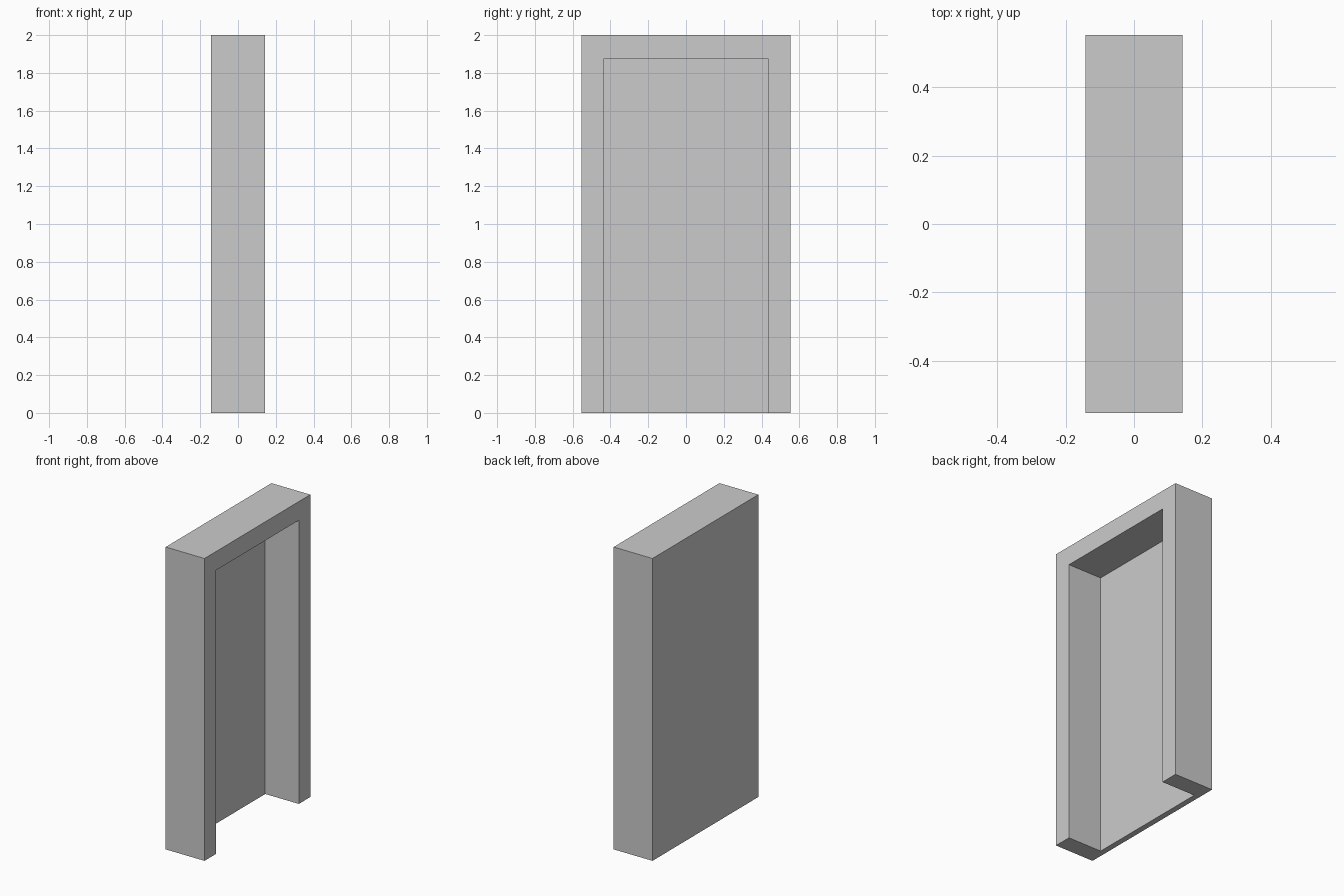
import bpy, bmesh

if "Cube" in bpy.data.objects:
    bpy.data.objects.remove(bpy.data.objects["Cube"])

BACK, FRONT = -0.142, 0.142       # depth of the frame along x
PANEL = -0.104                    # inner face of the back panel
W, H = 0.553, 2.0                 # outer half width and height
IW, IH = 0.433, 1.876             # opening half width and height

bm = bmesh.new()

# Back outline: U-shaped frame face and the opening face it surrounds
outer = [(-W, 0), (-W, H), (W, H), (W, 0)]
inner = [(IW, 0), (IW, IH), (-IW, IH), (-IW, 0)]
vo = [bm.verts.new((BACK, y, z)) for y, z in outer]
vi = [bm.verts.new((BACK, y, z)) for y, z in inner]
frame_face = bm.faces.new(vo + vi)
panel_face = bm.faces.new(vi[::-1])


def extrude(faces, dx):
    """Extrude faces along x and return the moved faces."""
    geom = bmesh.ops.extrude_face_region(bm, geom=faces)["geom"]
    verts = [g for g in geom if isinstance(g, bmesh.types.BMVert)]
    bmesh.ops.translate(bm, verts=verts, vec=(dx, 0, 0))
    return [g for g in geom if isinstance(g, bmesh.types.BMFace)]


# Back panel thickness, then the posts and lintel
caps = extrude([frame_face, panel_face], PANEL - BACK)
frame_cap = max(caps, key=lambda f: len(f.verts))
extrude([frame_cap], FRONT - PANEL)

bmesh.ops.recalc_face_normals(bm, faces=bm.faces)
mesh = bpy.data.meshes.new("door_frame")
bm.to_mesh(mesh)
bm.free()
bpy.context.collection.objects.link(bpy.data.objects.new("door_frame", mesh))
